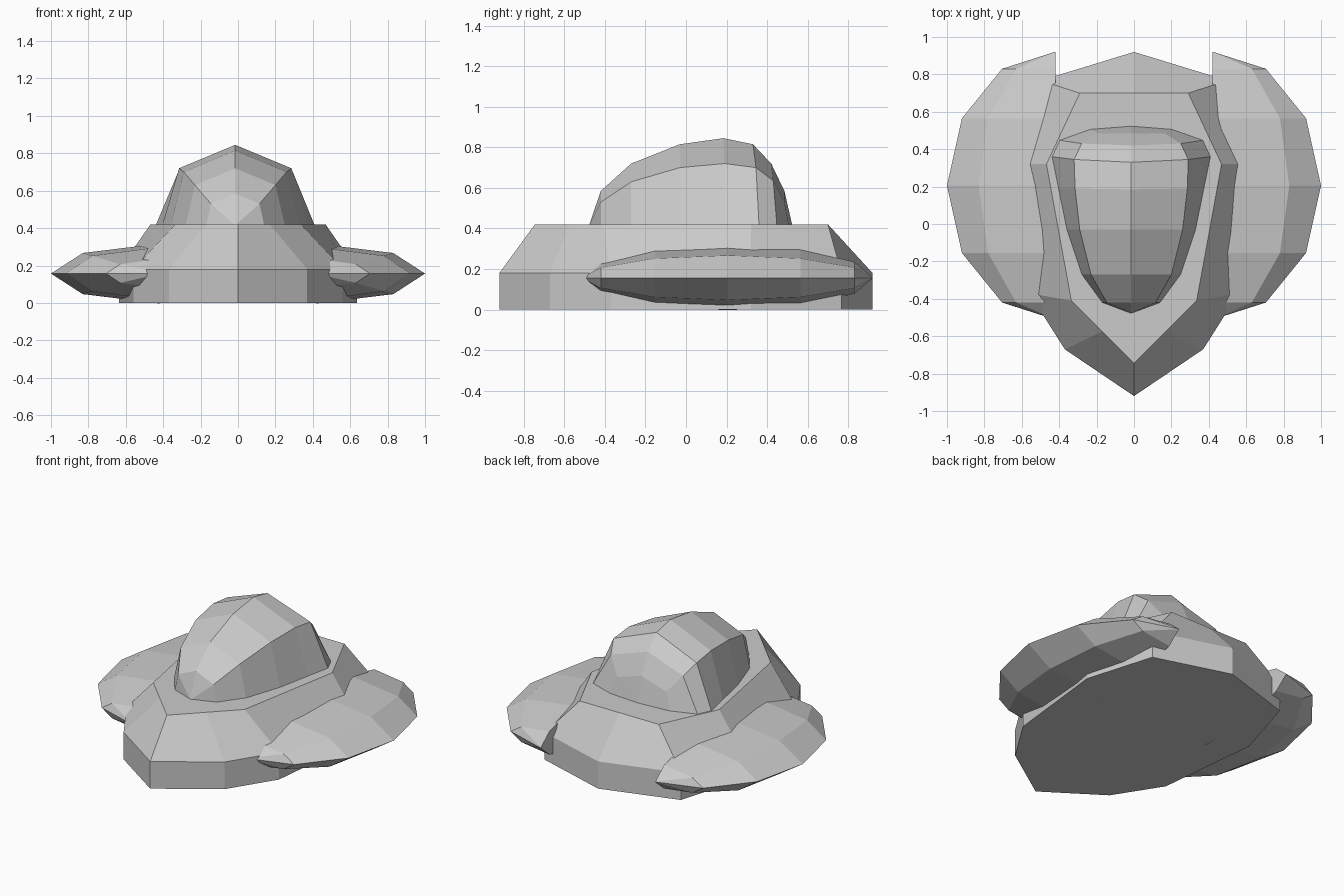
import bpy, bmesh

if "Cube" in bpy.data.objects:
    bpy.data.objects.remove(bpy.data.objects["Cube"])


def make_object(name, rings):
    """Skin a list of equal-length closed rings, cap both ends, flat shaded."""
    bm = bmesh.new()
    rows = [[bm.verts.new(p) for p in ring] for ring in rings]
    n = len(rows[0])
    for a, b in zip(rows, rows[1:]):
        for i in range(n):
            j = (i + 1) % n
            bm.faces.new((a[i], a[j], b[j], b[i]))
    bm.faces.new(rows[0])
    bm.faces.new(rows[-1])
    bmesh.ops.remove_doubles(bm, verts=bm.verts, dist=0.0005)
    bmesh.ops.recalc_face_normals(bm, faces=bm.faces)
    me = bpy.data.meshes.new(name)
    bm.to_mesh(me)
    bm.free()
    ob = bpy.data.objects.new(name, me)
    bpy.context.collection.objects.link(ob)
    return ob


def outline(half, z):
    """Closed outline from its right half (front centre to back centre)."""
    left = [(-x, y) for x, y in half[-2:0:-1]]
    return [(x, y, z) for x, y in half + left]


# Hull: upright skirt with a sloped deck edge
low = [(0, -.92), (.37, -.67), (.56, -.37), (.635, .32), (.5, .767), (0, .92)]
top = [(0, -.745), (.17, -.575), (.335, -.41), (.468, .32), (.29, .70), (0, .70)]
make_object("hull", [outline(low, 0), outline(low, .18), outline(top, .42)])

# Cabin: ribs of crown (y, z), shoulder (x, y, z), base (x, y)
ribs = [
    ((-.42, .585), (.13, -.42, .53), (.155, -.42)),
    ((-.27, .72), (.215, -.27, .63), (.265, -.27)),
    ((-.03, .815), (.275, -.03, .70), (.345, -.03)),
    ((.185, .845), (.30, .19, .72), (.39, .19)),
    ((.33, .815), (.305, .345, .70), (.425, .36)),
    ((.42, .72), (.265, .43, .635), (.385, .448)),
    ((.485, .585), (.18, .485, .53), (.22, .507)),
]
cx, deck = -.015, .415
rings = [[(cx, -.478, deck)] * 5]
for (cy, cz), (sx, sy, sz), (bx, by) in ribs:
    rings.append([(cx - bx, by, deck), (cx - sx, sy, sz), (cx, cy, cz),
                  (cx + sx, sy, sz), (cx + bx, by, deck)])
rings.append([(cx, .524, deck)] * 5)


def make_cabin():
    # collapse the end rings to points by fanning tiny offsets
    for k in (0, -1):
        x, y, z = rings[k][0]
        rings[k] = [(x + .0001 * (i - 2), y, z + .0001 * (i % 4 > 0))
                    for i in range(5)]
    make_object("cabin", rings)


make_cabin()

# Side pods: stations of y, rim x, shoulder x, shoulder height, inner height
half = [(0, 1.0, .83, .11, .16), (.36, .92, .78, .095, .142),
        (.625, .705, .63, .05, .078), (.715, .424, .422, .002, .003)]
stations = [(-d, *r) for d, *r in half[:0:-1]] + half
zc, yc, inner = .157, .205, .42
pod = make_object("side_pods", [
    [(rim, yc + d, zc), (sx, yc + d, zc + h), (inner, yc + d, zc + hi),
     (inner, yc + d, zc - hi), (sx, yc + d, zc - h)]
    for d, rim, sx, h, hi in stations])
pod.modifiers.new("mirror", 'MIRROR').use_clip = False
